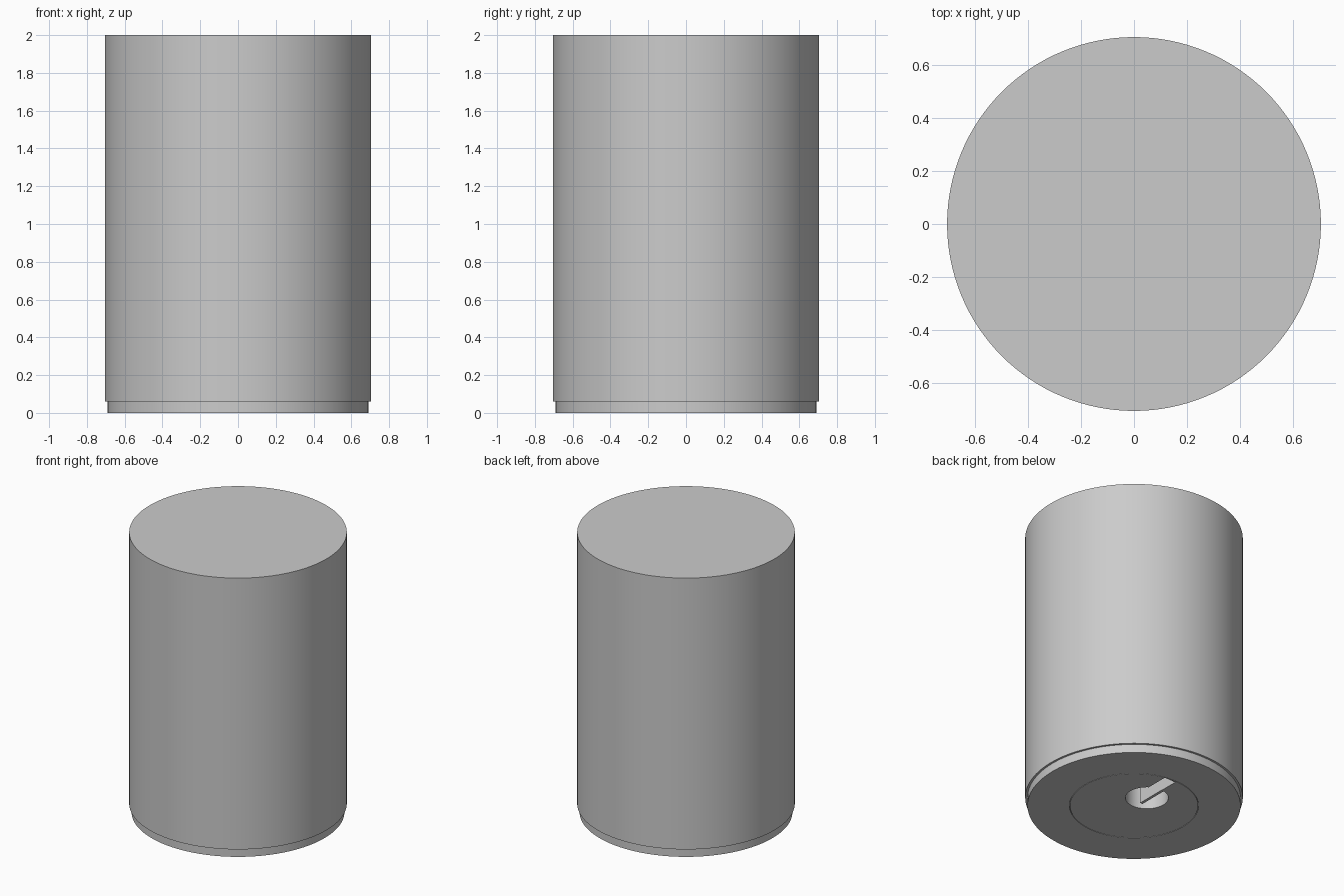
import bpy, bmesh, math

if "Cube" in bpy.data.objects:
    bpy.data.objects.remove(bpy.data.objects["Cube"])

SEGMENTS = 128


def finish(bm, name):
    bmesh.ops.remove_doubles(bm, verts=bm.verts, dist=1e-5)
    bmesh.ops.recalc_face_normals(bm, faces=bm.faces)
    mesh = bpy.data.meshes.new(name)
    bm.to_mesh(mesh)
    bm.free()
    obj = bpy.data.objects.new(name, mesh)
    bpy.context.collection.objects.link(obj)
    return obj


def lathe(name, profile, centre=(0, 0)):
    """Spin an (r, z) profile around a vertical axis."""
    bm = bmesh.new()
    verts = [bm.verts.new((r, 0, z)) for r, z in profile]
    edges = [bm.edges.new(pair) for pair in zip(verts, verts[1:])]
    bmesh.ops.spin(bm, geom=verts + edges, cent=(0, 0, 0), axis=(0, 0, 1),
                   angle=math.tau, steps=SEGMENTS, use_duplicate=False)
    bmesh.ops.translate(bm, verts=bm.verts, vec=(*centre, 0))
    return finish(bm, name)


def box(name, low, high):
    bm = bmesh.new()
    bmesh.ops.create_cube(bm, size=1)
    for v in bm.verts:
        v.co = [l + (c + 0.5) * (h - l) for c, l, h in zip(v.co, low, high)]
    return finish(bm, name)


def activate(obj):
    bpy.ops.object.select_all(action='DESELECT')
    obj.select_set(True)
    bpy.context.view_layer.objects.active = obj


def cut(obj, cutter):
    mod = obj.modifiers.new("cut", 'BOOLEAN')
    mod.operation, mod.solver, mod.object = 'DIFFERENCE', 'EXACT', cutter
    activate(obj)
    bpy.ops.object.modifier_apply(modifier=mod.name)
    bpy.data.objects.remove(cutter)


# Canister with a stepped foot and a socket for the plug
body = lathe("canister_body", [(0, 0.25), (0.418, 0.25), (0.418, 0), (0.69, 0),
                               (0.69, 0.06), (0.705, 0.06), (0.705, 2), (0, 2)])

# Flush round plug in the base, with a finger hole and a slot to its rim
plug = lathe("base_plug", [(0, 0), (0.415, 0), (0.415, 0.245), (0, 0.245)])
cut(plug, lathe("hole_cutter", [(0, -0.1), (0.139, -0.1), (0.139, 0.2), (0, 0.2)],
                (0, 0.13)))
cut(plug, box("slot_cutter", (-0.01, 0.13, -0.1), (0.08, 0.405, 0.1)))

# Thin pull tab standing in the hole, in line with the slot wall
box("pull_tab", (-0.03, 0.05, 0.002), (-0.01, 0.275, 0.21))

for obj in (body, plug):
    activate(obj)
    bpy.ops.object.shade_smooth_by_angle(angle=math.radians(30))
